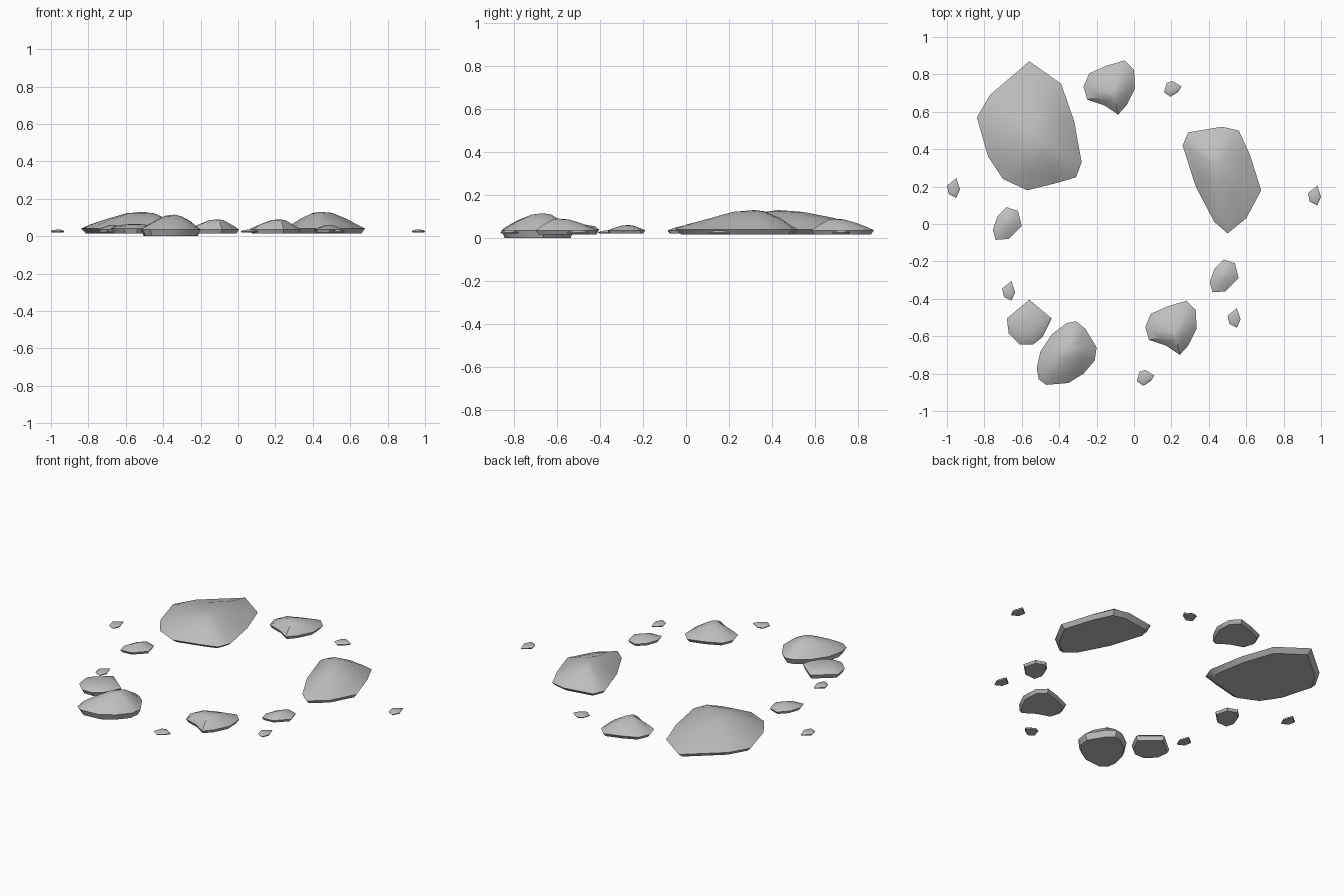
import bpy
import math
import random
from mathutils import Vector

random.seed(4)
start_cube = bpy.data.objects.get("Cube")
if start_cube:
    bpy.data.objects.remove(start_cube, do_unlink=True)

stone_grey = bpy.data.materials.new("stone_grey")
stone_grey.use_nodes = True
grey = (0.52, 0.52, 0.52, 1)
stone_grey.diffuse_color = grey
stone_grey.node_tree.nodes["Principled BSDF"].inputs["Base Color"].default_value = grey

# Plan outlines, clockwise from the back, in hundredths of a unit
LARGE_BOULDER = [(2, 34), (19, 22), (26, 2), (30, -20), (27, -28), (17, -31),
                 (1, -35), (-12, -29), (-20, -17), (-26, 4), (-19, 16)]
LONG_BOULDER = [(-1, 28), (8, 26), (14, 13), (20, -6), (12, -21), (2, -29),
                (-5, -23), (-15, -4), (-22, 18), (-19, 25)]
FRONT_BOULDER = [(4, 18), (9, 14), (15, 4), (14, -3), (8, -10), (0, -15),
                 (-12, -16), (-16, -13), (-17, -7), (-15, 2), (-9, 11), (-1, 17)]
ROUND_ROCK = [(7, 15), (12, 10), (12.5, 0), (8, -9), (3.5, -14), (-4, -9),
              (-13, -6), (-15, 1), (-12, 8), (-3, 12)]
SMALL_ROCK = [(0, 9), (6, 7), (8, -1), (1, -8), (-6, -8.5), (-7.5, -3), (-5, 4)]
ANGULAR_ROCK = [(-1, 12), (11, 2), (6, -8), (1, -12), (-6, -12), (-12, -6), (-13, 2)]
PEBBLE = [(1.5, 5), (3.5, -1), (1.5, -5.5), (-2.5, -3.5), (-3.5, 1)]
ROUND_PEBBLE = [(0, 4), (5, 1), (3, -2), (-1, -4.5), (-4.5, -2), (-3, 3)]

# Rings of the stone surface: distance from the crown, share of the rise
DOME = [(0.84, 0.24), (0.58, 0.58), (0.27, 0.91)]
SLAB = [(0.82, 0.55), (0.45, 0.9)]


def stone(name, outline, centre, base, rim, top, crown=(0, 0), rings=DOME, rough=0.03):
    """Flat-based stone with an undercut rim and a faceted, domed top."""
    middle = Vector(centre)
    peak = middle + Vector(crown)
    edge = [middle + Vector(p) / 100 for p in outline]
    count = len(edge)
    verts = []
    for point in edge:
        inner = middle.lerp(point, 0.9)
        verts.append((inner.x, inner.y, base))
    verts += [(p.x, p.y, rim) for p in edge]
    for spread, rise in rings:
        for point in edge:
            p = peak.lerp(point, spread * random.uniform(1 - rough, 1 + rough))
            lift = rise * random.uniform(1 - rough, 1 + rough)
            verts.append((p.x, p.y, rim + (top - rim) * min(lift, 1)))
    verts.append((peak.x, peak.y, top))

    # Outlines run clockwise, so faces are wound to point outward
    faces = [tuple(range(count))]
    for level in range(len(rings) + 1):
        low, high = level * count, (level + 1) * count
        for i in range(count):
            j = (i + 1) % count
            faces.append((low + j, low + i, high + i, high + j))
    last = (len(rings) + 1) * count
    for i in range(count):
        faces.append((last + (i + 1) % count, last + i, len(verts) - 1))

    mesh = bpy.data.meshes.new(name)
    mesh.from_pydata(verts, [], faces)
    mesh.materials.append(stone_grey)
    obj = bpy.data.objects.new(name, mesh)
    bpy.context.collection.objects.link(obj)
    bpy.ops.object.select_all(action="DESELECT")
    obj.select_set(True)
    bpy.context.view_layer.objects.active = obj
    bpy.ops.object.shade_smooth_by_angle(angle=math.radians(35))
    return obj


# Three boulders
stone("large_boulder", LARGE_BOULDER, (-0.58, 0.53), 0.015, 0.04, 0.13, (0.07, -0.1))
stone("long_boulder", LONG_BOULDER, (0.48, 0.24), 0.015, 0.04, 0.13, (-0.04, 0.08))
stone("front_boulder", FRONT_BOULDER, (-0.35, -0.7), 0, 0.035, 0.115, (0.01, 0.03))

# Pair of round rocks
stone("back_round_rock", ROUND_ROCK, (-0.12, 0.725), 0.015, 0.035, 0.09, (0.01, -0.03))
stone("front_round_rock", ROUND_ROCK, (0.21, -0.56), 0.015, 0.035, 0.09, (0.01, -0.03))

# Low rocks
stone("right_small_rock", SMALL_ROCK, (-0.68, 0), 0.02, 0.035, 0.06, (0.01, 0.01))
stone("left_small_rock", SMALL_ROCK, (0.48, -0.28), 0.02, 0.035, 0.06, (0.01, 0.01))
stone("angular_rock", ANGULAR_ROCK, (-0.55, -0.525), 0.015, 0.04, 0.065, rings=SLAB)

# Scattered pebbles
pebbles = {
    "right_pebble": (PEBBLE, (-0.965, 0.195)),
    "left_pebble": (PEBBLE, (0.965, 0.155)),
    "front_right_pebble": (PEBBLE, (-0.67, -0.355)),
    "front_left_pebble": (PEBBLE, (0.535, -0.5)),
    "front_pebble": (ROUND_PEBBLE, (0.06, -0.82)),
    "back_pebble": (ROUND_PEBBLE, (0.205, 0.725)),
}
for name, (outline, centre) in pebbles.items():
    stone(name, outline, centre, 0.02, 0.026, 0.035, rings=SLAB)
